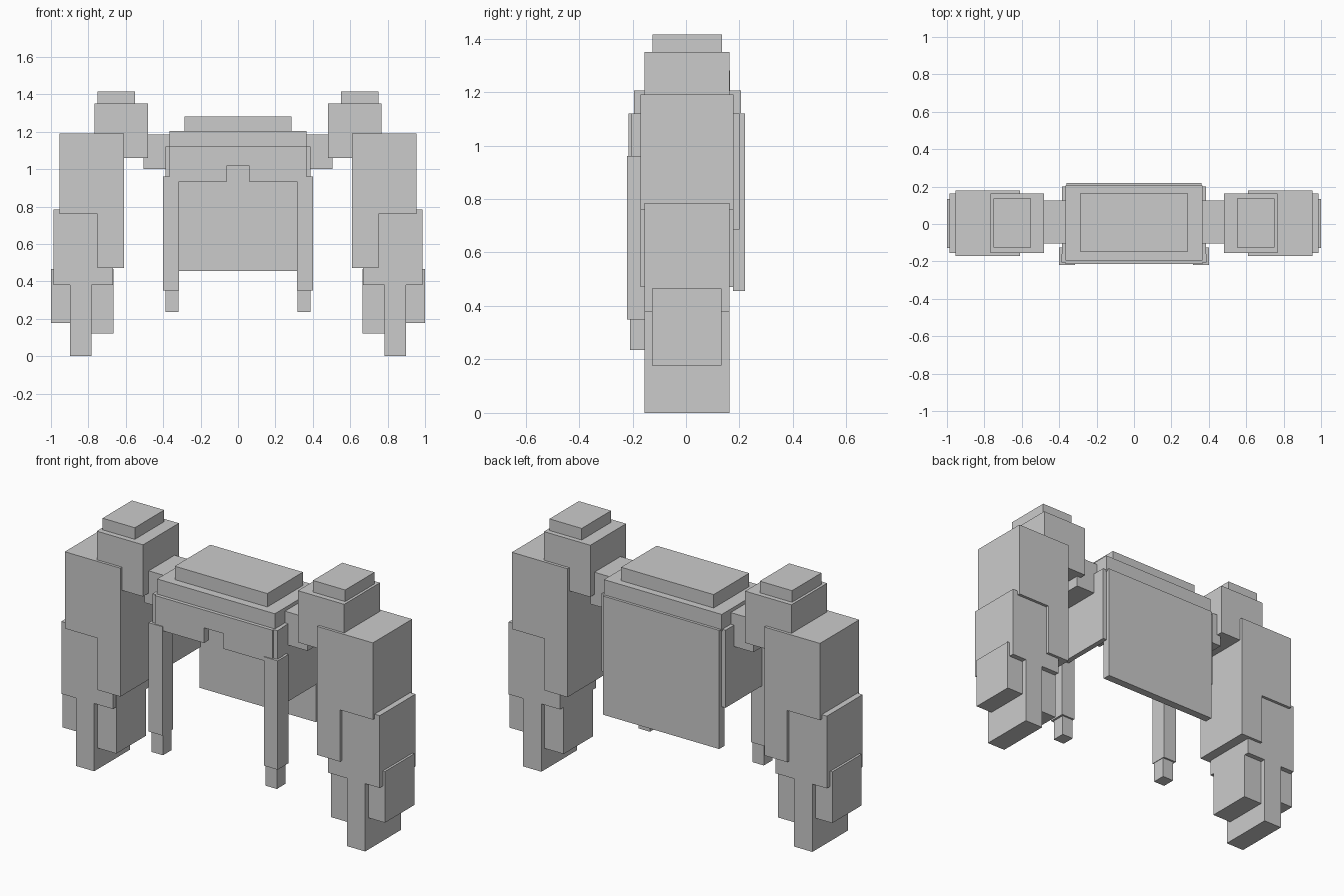
import bpy
import bmesh

old = bpy.data.objects.get("Cube")
if old:
    bpy.data.objects.remove(old, do_unlink=True)

grey = bpy.data.materials.new("plain grey")
grey.use_nodes = True
GREY = (0.6, 0.6, 0.6, 1)
grey.diffuse_color = GREY
grey.node_tree.nodes["Principled BSDF"].inputs["Base Color"].default_value = GREY


def plate(name, outline, y0, y1):
    """Extrude an x-z outline from y0 to y1."""
    bm = bmesh.new()
    face = bm.faces.new([bm.verts.new((x, y0, z)) for x, z in outline])
    new = bmesh.ops.extrude_face_region(bm, geom=[face])["geom"]
    verts = [g for g in new if isinstance(g, bmesh.types.BMVert)]
    bmesh.ops.translate(bm, verts=verts, vec=(0, y1 - y0, 0))
    bmesh.ops.recalc_face_normals(bm, faces=bm.faces)
    mesh = bpy.data.meshes.new(name)
    bm.to_mesh(mesh)
    bm.free()
    mesh.materials.append(grey)
    obj = bpy.data.objects.new(name, mesh)
    bpy.context.collection.objects.link(obj)
    return obj


def box(name, x0, x1, y0, y1, z0, z1):
    return plate(name, [(x0, z0), (x1, z0), (x1, z1), (x0, z1)], y0, y1)


def mirrored(name, outline, y0, y1):
    """Make the left part and its right twin."""
    plate("left_" + name, outline, y0, y1)
    plate("right_" + name, [(-x, z) for x, z in outline], y0, y1)


def pair(name, x0, x1, y0, y1, z0, z1):
    mirrored(name, [(x0, z0), (x1, z0), (x1, z1), (x0, z1)], y0, y1)


# Torso: stacked lid, hanging front and back plates
box("collar_slab", -0.287, 0.287, -0.15, 0.165, 1.2, 1.28)
box("chest_slab", -0.365, 0.365, -0.195, 0.205, 1.11, 1.205)
plate("front_plate", [(-0.365, 0.935), (-0.06, 0.935), (-0.06, 1.02), (0.06, 1.02),
                      (0.06, 0.935), (0.365, 0.935), (0.365, 1.12), (-0.365, 1.12)],
      -0.215, -0.17)
box("back_plate", -0.36, 0.36, 0.175, 0.22, 0.455, 1.12)

# Torso sides and hanging straps
pair("side_plate", 0.355, 0.385, -0.16, 0.2, 0.685, 1.12)
pair("strap_post", 0.36, 0.388, -0.205, -0.16, 0.95, 1.12)
pair("strap", 0.315, 0.4, -0.22, -0.125, 0.35, 0.96)
pair("strap_tip", 0.318, 0.388, -0.21, -0.135, 0.235, 0.36)

# Shoulders
pair("shoulder_link", 0.36, 0.505, -0.105, 0.125, 1.0, 1.185)
pair("shoulder_block", 0.48, 0.767, -0.155, 0.162, 1.06, 1.35)
pair("shoulder_cap", 0.552, 0.752, -0.125, 0.135, 1.34, 1.415)

# Arms
mirrored("upper_arm", [(0.61, 0.47), (0.752, 0.47), (0.752, 0.76), (0.955, 0.76),
                       (0.955, 1.19), (0.61, 1.19)], -0.17, 0.178)
mirrored("forearm", [(0.667, 0.38), (0.783, 0.38), (0.783, 0), (0.897, 0),
                     (0.897, 0.38), (0.987, 0.38), (0.987, 0.785), (0.667, 0.785)],
         -0.155, 0.162)
pair("outer_hand_block", 0.89, 1.0, -0.127, 0.133, 0.178, 0.465)
pair("inner_hand_block", 0.665, 0.79, -0.127, 0.133, 0.12, 0.465)
